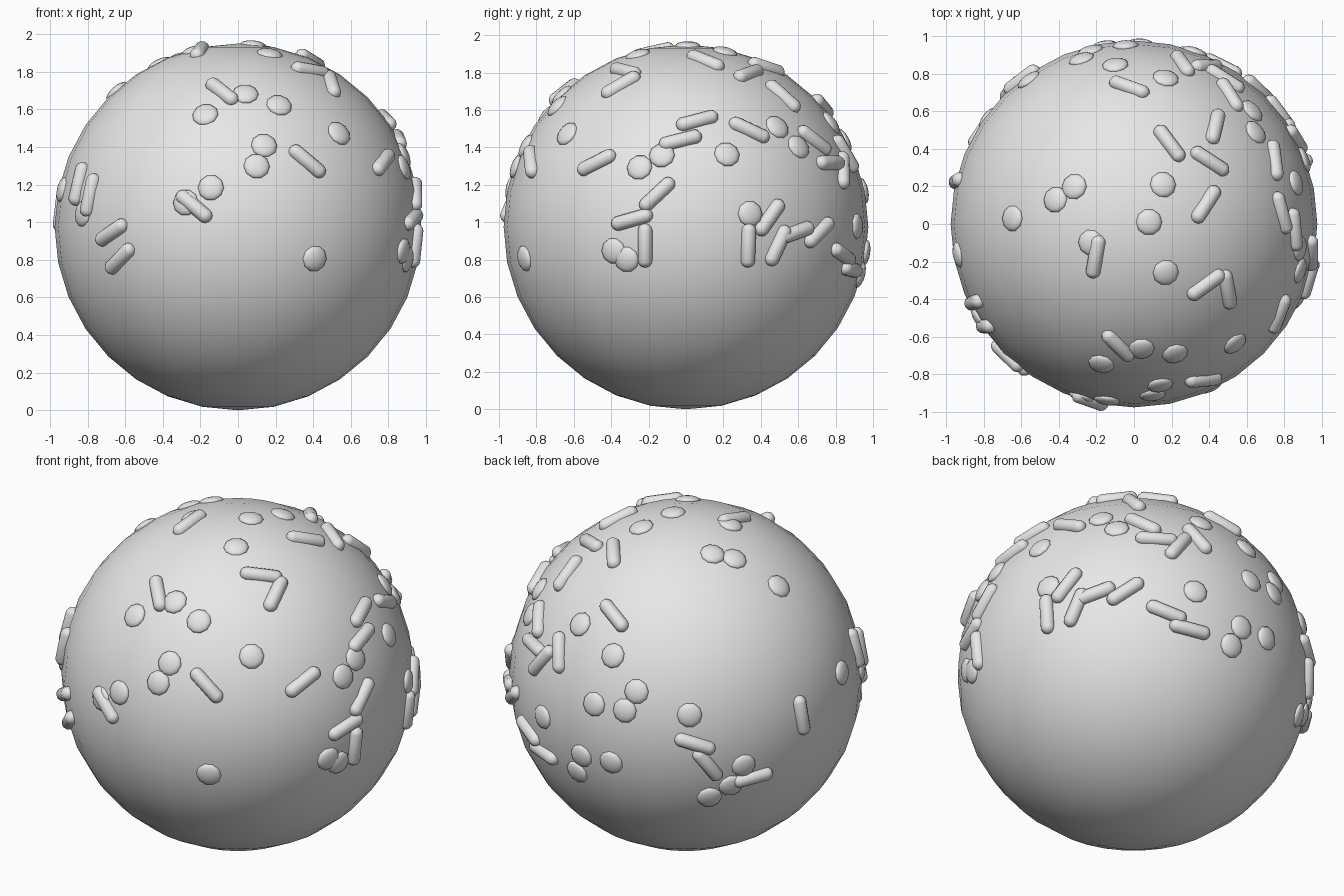
import bpy, bmesh
from math import sin, cos, radians, sqrt
from mathutils import Vector, Matrix

old = bpy.data.objects.get("Cube")
if old:
    bpy.data.objects.remove(old, do_unlink=True)

RADIUS = 0.975
CENTRE = Vector((0, 0, RADIUS))

grey = bpy.data.materials.new("light_grey")
grey.use_nodes = True
grey.diffuse_color = (0.8, 0.8, 0.8, 1)
grey.node_tree.nodes["Principled BSDF"].inputs["Base Color"].default_value = (0.8, 0.8, 0.8, 1)


def round_mesh(name, segments, rings, scale, stretch=0.0):
    """Smooth sphere, scaled, with its two halves pulled apart along z."""
    bm = bmesh.new()
    bmesh.ops.create_uvsphere(bm, u_segments=segments, v_segments=rings, radius=1)
    for v in bm.verts:
        side = 1 if v.co.z > 0 else -1
        v.co = Vector(a * b for a, b in zip(v.co, scale))
        v.co.z += side * stretch
    for f in bm.faces:
        f.smooth = True
    mesh = bpy.data.meshes.new(name)
    bm.to_mesh(mesh)
    bm.free()
    mesh.materials.append(grey)
    return mesh


def add(name, mesh, matrix):
    obj = bpy.data.objects.new(name, mesh)
    obj.matrix_world = matrix
    bpy.context.scene.collection.objects.link(obj)


def facing(azimuth, elevation):
    """Right, up and outward axes of one side of the ball."""
    a, e = radians(azimuth), radians(elevation)
    right = Vector((cos(a), sin(a), 0))
    out = Vector((sin(a) * cos(e), -cos(a) * cos(e), sin(e)))
    return right, out.cross(right), out


def place(side, u, v, angle=0):
    """Matrix on the ball surface: y is the normal, z the long direction."""
    right, up, out = side
    depth = sqrt(max(RADIUS ** 2 - u * u - v * v, 0.001))
    normal = (right * u + up * v + out * depth).normalized()
    flat = right * cos(radians(angle)) + up * sin(radians(angle))
    along = (flat - out * (flat.dot(normal) / out.dot(normal))).normalized()
    cross = normal.cross(along)
    matrix = Matrix((cross, normal, along)).transposed().to_4x4()
    matrix.translation = CENTRE + normal * (RADIUS - 0.006)
    return matrix


FRONT, RIGHT, TOP = facing(0, 0), facing(90, 0), facing(0, 90)
BACK_LEFT, BACK_RIGHT = facing(215, 25), facing(140, -30)

# Ball
add("ball", round_mesh("ball", 32, 16, (RADIUS,) * 3), Matrix.Translation(CENTRE))

# Round flat sprinkles: position on each side
discs = [
    (TOP, [(-.1, .85), (.17, .78), (-.32, .2), (-.42, .13), (-.65, .03), (.155, .21),
           (.08, .01), (.17, -.26), (-.23, -.1), (.65, .49)]),
    (FRONT, [(-.175, .6), (.04, .71), (.22, .65), (.54, .5), (.14, .435), (.1, .325),
             (-.145, .21), (-.28, .13), (.41, -.17), (-.94, .2), (-.83, .07)]),
    (RIGHT, [(-.25, .32), (-.13, .385), (.22, .39), (.605, .43), (-.39, -.13),
             (-.32, -.175), (.345, .07)]),
    (BACK_LEFT, [(-.51, -.165), (-.34, -.2), (-.275, -.095), (.02, -.225),
                 (.13, -.68), (.25, -.615), (.32, -.505)]),
    (BACK_RIGHT, [(.34, .46), (.54, .16), (.595, .26), (.735, .2)]),
]
disc_mesh = round_mesh("disc_sprinkle", 10, 8, (.07, .07, .026))
lay_flat = Matrix.Rotation(radians(-90), 4, "X")
for side, spots in discs:
    for u, v in spots:
        add("disc_sprinkle", disc_mesh, place(side, u, v) @ lay_flat)

# Rod sprinkles: position and direction on each side
rods = [
    (TOP, [(-.025, .73, -20), (.19, .43, -53), (.435, .52, 76), (.405, .335, -33),
           (.385, .105, 57), (.385, -.325, 36), (.5, -.35, -80), (-.205, -.175, 80),
           (-.085, -.65, -45)]),
    (FRONT, [(.37, .35, -40), (-.235, .11, -40), (-.675, -.03, 35), (-.63, -.17, 46),
             (-.79, .17, 78), (-.85, .23, 77)]),
    (RIGHT, [(-.48, .345, 27), (.06, .57, 15), (-.03, .465, 14), (-.155, .175, 43),
             (-.29, .04, 16), (-.22, -.1, 90), (.34, .52, -25), (.45, .05, 55),
             (.335, -.1, 88), (.495, -.1, 65), (.59, -.03, 20), (.715, -.03, 45)]),
    (BACK_LEFT, [(.05, -.385, -17), (.12, -.5, -50), (.37, -.57, 15), (.64, -.225, -81)]),
    (BACK_RIGHT, [(.125, .75, -4), (.245, .71, 48), (.35, .75, -48), (.05, .83, -24),
                  (.18, .345, -22), (.31, .25, -15)]),
]
rod_mesh = round_mesh("rod_sprinkle", 12, 9, (.04, .04, .04), stretch=.078)
for side, spots in rods:
    for u, v, angle in spots:
        add("rod_sprinkle", rod_mesh, place(side, u, v, angle))
